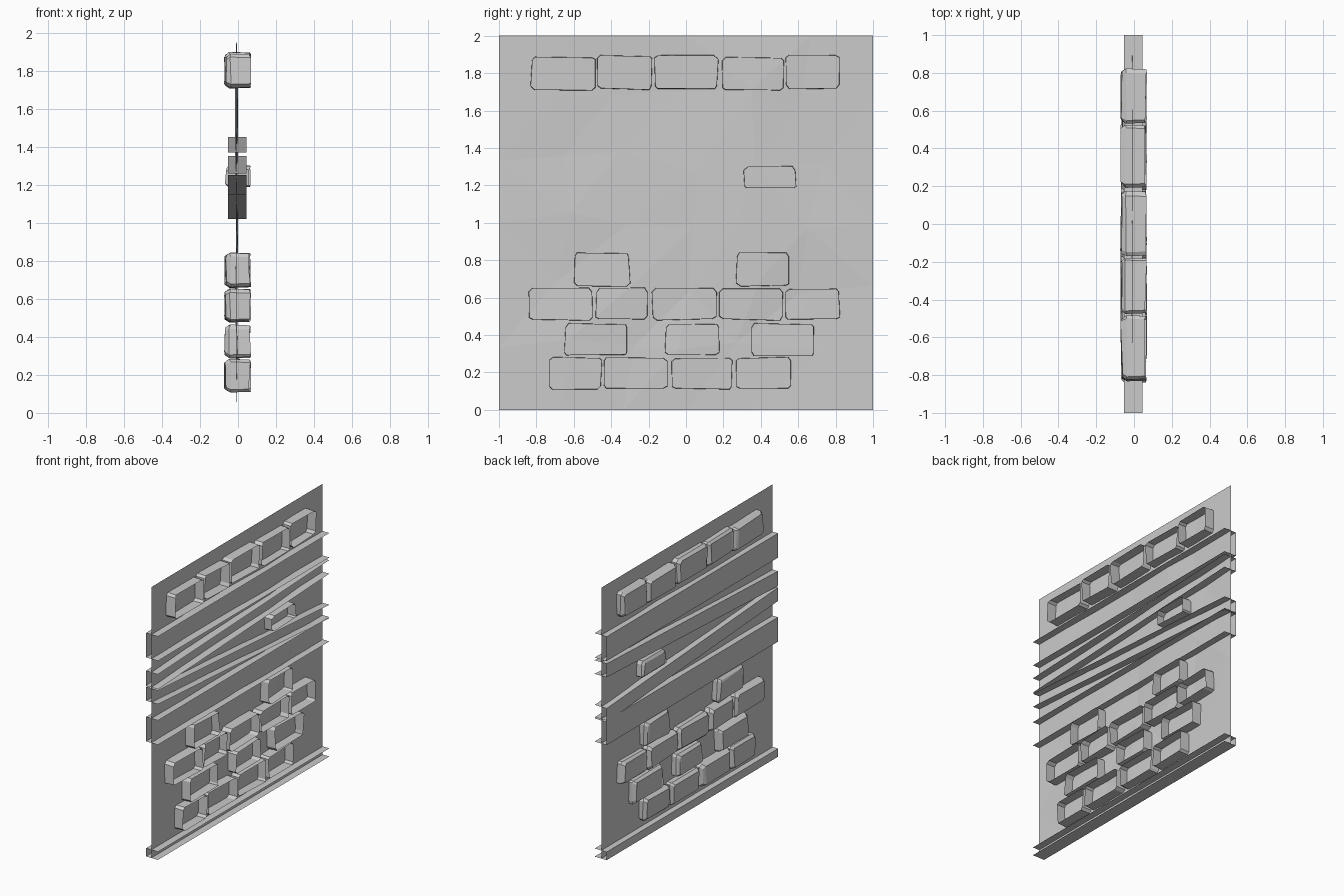
import bpy, bmesh, random

random.seed(4)
cube = bpy.data.objects.get("Cube")
if cube:
    bpy.data.objects.remove(cube, do_unlink=True)

stone = bpy.data.materials.new("stone_grey")
stone.use_nodes = True
GREY = (0.6, 0.6, 0.6, 1)
stone.diffuse_color = GREY
stone.node_tree.nodes["Principled BSDF"].inputs["Base Color"].default_value = GREY


def finish(bm, name):
    mesh = bpy.data.meshes.new(name)
    bm.to_mesh(mesh)
    bm.free()
    mesh.materials.append(stone)
    obj = bpy.data.objects.new(name, mesh)
    bpy.context.collection.objects.link(obj)
    return obj


def jitter(amount):
    return random.uniform(-amount, amount)


# Thin, slightly uneven wall sheet with straight borders
def wall(n=6):
    bm = bmesh.new()
    grid = []
    for i in range(n + 1):
        row = []
        for j in range(n + 1):
            inside = 0 < i < n and 0 < j < n
            wobble = 0.07 if inside else 0
            x = -0.008 + (jitter(0.008) if inside else 0)
            row.append(bm.verts.new((x, -1 + 2 * i / n + jitter(wobble),
                                     2 * j / n + jitter(wobble))))
        grid.append(row)
    for i in range(n):
        for j in range(n):
            bm.faces.new((grid[i][j], grid[i + 1][j],
                          grid[i + 1][j + 1], grid[i][j + 1]))
    bmesh.ops.triangulate(bm, faces=bm.faces[:])
    finish(bm, "wall_sheet")


# Channel-shaped plank: closed on -x, open on +x and at both ends
def plank(name, start, end):
    bm = bmesh.new()
    rings = []
    for y, (low, high) in ((-1, start), (1, end)):
        section = ((0.046, low), (-0.052, low), (-0.052, high), (0.046, high))
        rings.append([bm.verts.new((x, y, z)) for x, z in section])
    for k in range(3):
        bm.faces.new((rings[0][k], rings[0][k + 1], rings[1][k + 1], rings[1][k]))
    finish(bm, name)


# Rough stone block with cut corners, hollow and open towards +x
def brick(name, y0, y1, z0, z1):
    bm = bmesh.new()
    cy, cz = (y0 + y1) / 2, (z0 + z1) / 2
    hy, hz, cut = (y1 - y0) / 2, (z1 - z0) / 2, 0.016
    outline = []
    for sy, sz in ((-1, -1), (1, -1), (1, 1), (-1, 1)):
        pair = [(sy * (hy - cut), sz * hz), (sy * hy, sz * (hz - cut))]
        if sy * sz > 0:
            pair.reverse()
        if sy * sz > 0:
            outline += pair if sy < 0 else pair[:]
        else:
            outline += pair
    outline = [(y + jitter(0.006), z + jitter(0.005)) for y, z in outline]
    rings = []
    for x, inset in ((0.062, 0.004), (-0.042, 0), (-0.066, 0.016)):
        rings.append([bm.verts.new((x + jitter(0.007),
                                    cy + y * (1 - inset / hy),
                                    cz + z * (1 - inset / hz))) for y, z in outline])
    for a, b in zip(rings, rings[1:]):
        for k in range(8):
            m = (k + 1) % 8
            bm.faces.new((a[k], b[k], b[m], a[m]))
    cap = bm.faces.new(rings[-1])
    bmesh.ops.recalc_face_normals(bm, faces=bm.faces[:])
    bmesh.ops.triangulate(bm, faces=[cap])
    finish(bm, name)


wall()

plank("top_plank", (1.47, 1.65), (1.47, 1.65))
plank("rising_plank", (1.26, 1.37), (1.35, 1.45))
plank("falling_plank", (1.15, 1.25), (1.02, 1.12))
plank("lower_plank", (0.85, 1.03), (0.85, 1.03))
plank("base_plank", (0, 0.06), (0, 0.06))

# Rows of bricks: bottom height, top height, y spans
rows = {
    "top_brick": (1.71, 1.89, [(-.83, -.48), (-.47, -.18), (-.17, .17), (.19, .52), (.53, .82)]),
    "middle_brick": (1.18, 1.3, [(.31, .59)]),
    "upper_brick": (.66, .84, [(-.6, -.3), (.27, .55)]),
    "third_row_brick": (.48, .65, [(-.84, -.5), (-.48, -.2), (-.18, .16), (.18, .52), (.53, .82)]),
    "second_row_brick": (.29, .46, [(-.65, -.31), (-.11, .18), (.35, .69)]),
    "first_row_brick": (.11, .28, [(-.73, -.45), (-.44, -.1), (-.08, .25), (.27, .56)]),
}
for name, (low, high, spans) in rows.items():
    for y0, y1 in spans:
        shift = jitter(0.01) if name == "top_brick" else 0
        brick(name, y0, y1, low + shift, high + shift)
